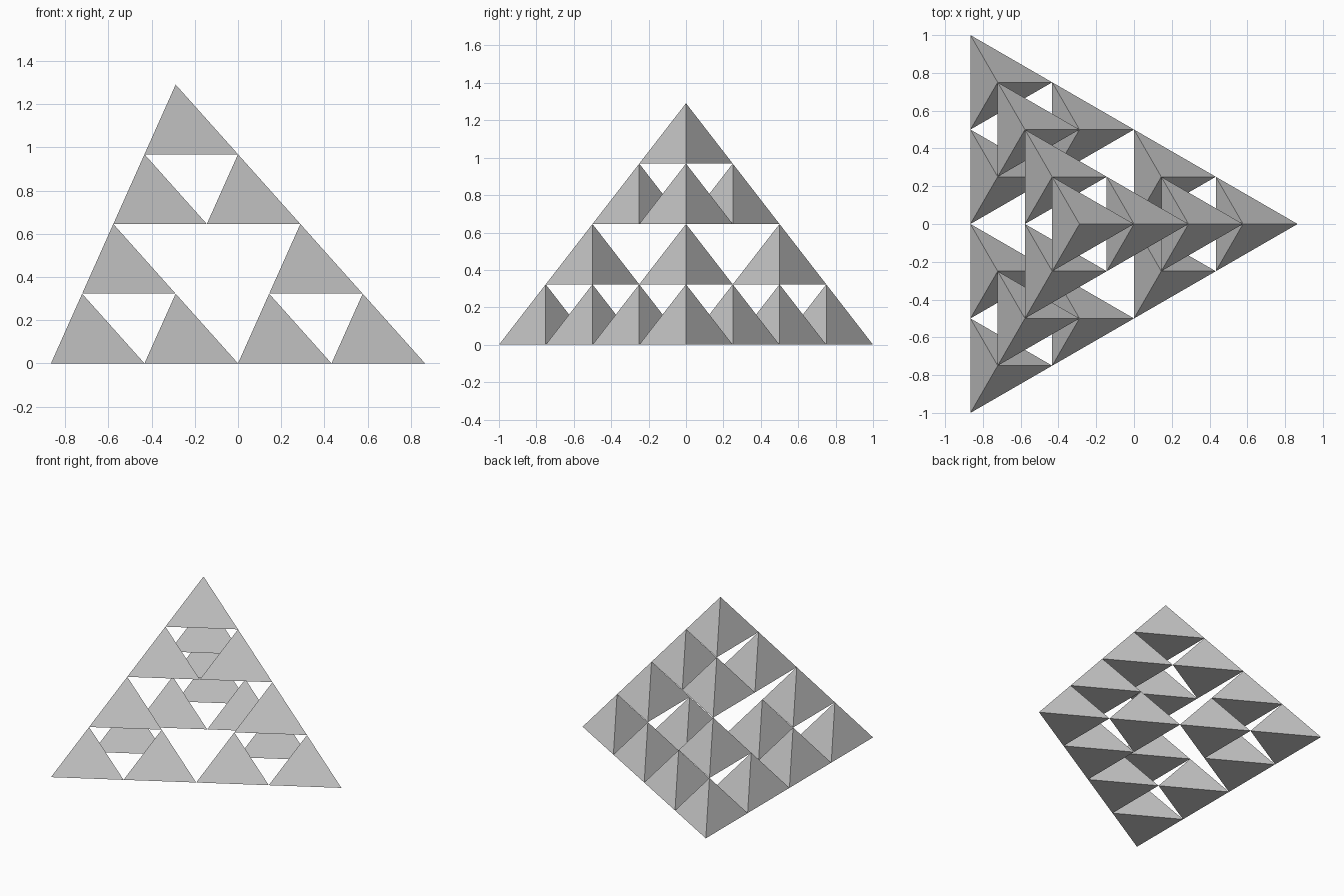
import bpy, bmesh, math
from mathutils import Vector

cube = bpy.data.objects.get("Cube")
if cube:
    bpy.data.objects.remove(cube, do_unlink=True)

LEVELS = 2
HEIGHT = math.sqrt(5 / 3)
RADIUS = 2 / math.sqrt(3)
BASE_CENTRE = Vector((-RADIUS / 4, 0, 0))

grey = bpy.data.materials.new("light grey")
grey.use_nodes = True
colour = (0.604, 0.604, 0.604, 1)
grey.diffuse_color = colour
grey.node_tree.nodes["Principled BSDF"].inputs["Base Color"].default_value = colour

# Corners of the whole pyramid, relative to the centre of its base
corners = [Vector((RADIUS * math.cos(a), RADIUS * math.sin(a), 0))
           for a in (math.radians(120 * i) for i in range(3))]
corners.append(Vector((0, 0, HEIGHT)))

# One small three-sided pyramid, shared by every copy
size = 0.5 ** LEVELS
bm = bmesh.new()
verts = [bm.verts.new(c * size) for c in corners]
for i in range(4):
    bm.faces.new([v for j, v in enumerate(verts) if j != i])
bmesh.ops.recalc_face_normals(bm, faces=bm.faces)
pyramid = bpy.data.meshes.new("small_pyramid")
bm.to_mesh(pyramid)
bm.free()
pyramid.materials.append(grey)


# Split each pyramid into four half-size ones at its corners
def place(centre, scale, level, name):
    if level == 0:
        obj = bpy.data.objects.new(name, pyramid)
        obj.location = centre
        bpy.context.collection.objects.link(obj)
        return
    for corner, label in zip(corners, ("left", "back", "front", "top")):
        place(centre + corner * scale / 2, scale / 2, level - 1, name + "_" + label)


place(BASE_CENTRE, 1, LEVELS, "pyramid")
